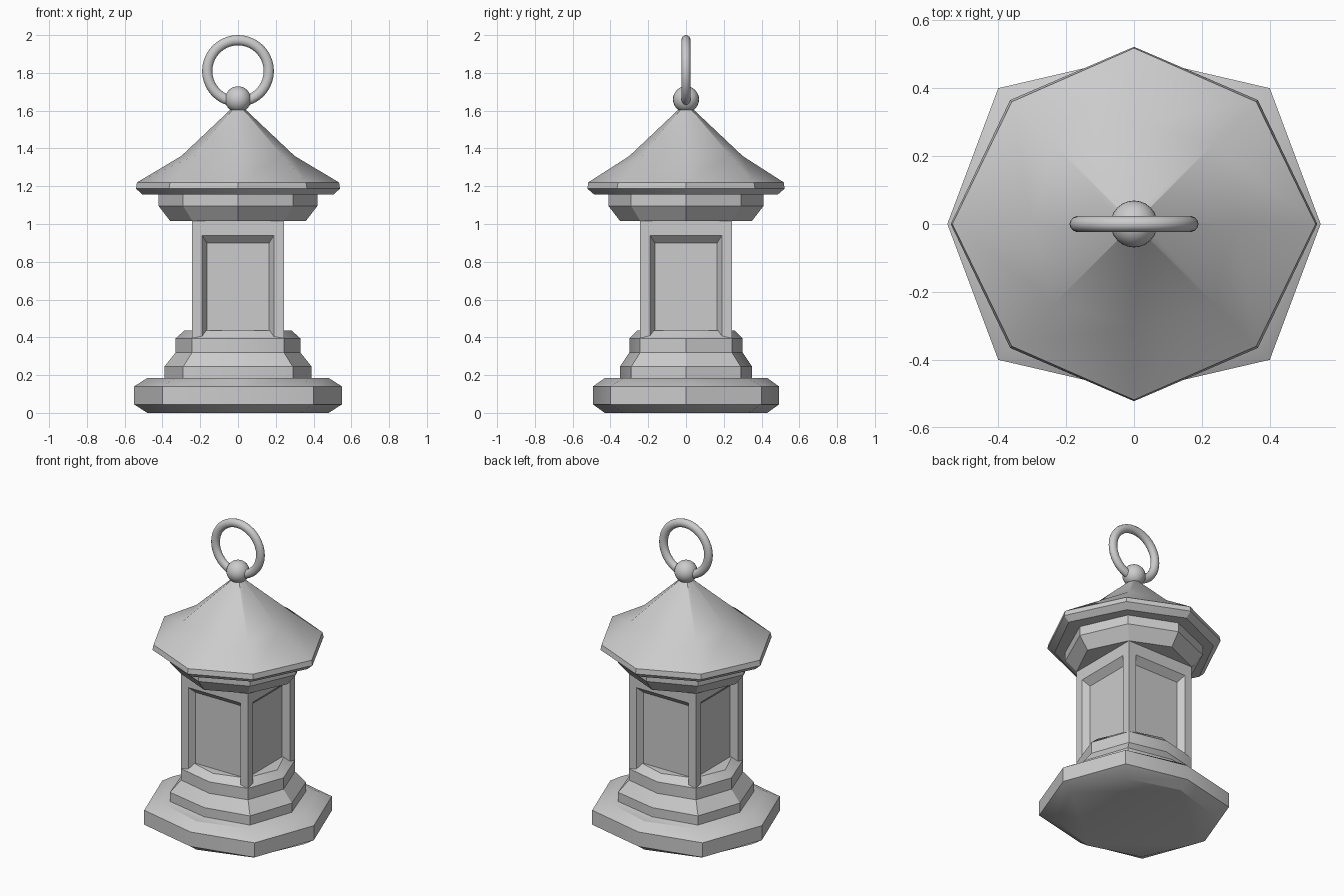
import bpy, bmesh, math
from mathutils import Matrix, Vector

if "Cube" in bpy.data.objects:
    bpy.data.objects.remove(bpy.data.objects["Cube"])


def finish(name, bm):
    bmesh.ops.remove_doubles(bm, verts=bm.verts, dist=0.0001)
    bmesh.ops.recalc_face_normals(bm, faces=bm.faces)
    me = bpy.data.meshes.new(name)
    bm.to_mesh(me)
    bm.free()
    ob = bpy.data.objects.new(name, me)
    bpy.context.collection.objects.link(ob)
    return ob


def stack(name, levels):
    """Loft of eight-sided rings; level = (z, corner, middle x, middle y)."""
    bm = bmesh.new()
    rings = []
    for z, c, mx, my in levels:
        pts = [(mx, 0), (c, c), (0, my), (-c, c), (-mx, 0), (-c, -c), (0, -my), (c, -c)]
        rings.append([bm.verts.new((x, y, z)) for x, y in pts])
    for a, b in zip(rings, rings[1:]):
        for i in range(8):
            j = (i + 1) % 8
            bm.faces.new((a[i], a[j], b[j], b[i]))
    bm.faces.new(rings[0][::-1])
    bm.faces.new(rings[-1])
    return finish(name, bm)


# Foot slab and the two steps above it
stack("foot", [(0, .33, .48, .43), (.045, .40, .55, .493),
               (.14, .40, .55, .493), (.185, .33, .48, .43)])
stack("steps", [(.18, .29, .39, .35), (.245, .29, .39, .35), (.32, .243, .33, .30),
                (.395, .243, .33, .30), (.435, .20, .285, .26)])

# Square body with a bevelled recessed panel on each side
H = .243
bm = bmesh.new()
for k in range(4):
    rot = Matrix.Rotation(k * math.pi / 2, 3, 'Z')
    rings = []
    for w, lo, hi, y in [(H, .2, 1.1, H), (.19, .39, .94, H), (.165, .435, .90, .203)]:
        pts = [(-w, -y, lo), (w, -y, lo), (w, -y, hi), (-w, -y, hi)]
        rings.append([bm.verts.new(rot @ Vector(p)) for p in pts])
    for a, b in zip(rings, rings[1:]):
        for i in range(4):
            j = (i + 1) % 4
            bm.faces.new((a[i], a[j], b[j], b[i]))
    bm.faces.new(rings[-1])
for z in (.2, 1.1):
    bm.faces.new([bm.verts.new((x * H, y * H, z)) for x, y in ((-1, -1), (1, -1), (1, 1), (-1, 1))])
finish("body", bm)

# Cornice and roof
stack("cornice", [(1.017, .243, .36, .35), (1.095, .29, .42, .41), (1.165, .29, .42, .41)])
stack("roof", [(1.155, .335, .505, .485), (1.187, .365, .54, .522), (1.22, .36, .535, .518),
               (1.36, .235, .30, .30), (1.615, .02, .03, .03)])

# Ball and hanging ring
bpy.ops.mesh.primitive_uv_sphere_add(segments=24, ring_count=16, radius=.069, location=(0, 0, 1.66))
bpy.context.object.name = "ball"
bpy.ops.mesh.primitive_torus_add(major_segments=40, minor_segments=14, major_radius=.163,
                                 minor_radius=.027, location=(0, 0, 1.81),
                                 rotation=(math.pi / 2, 0, 0))
bpy.context.object.name = "hanging_ring"
bpy.context.object.scale.z = .9

# Smooth shading with sharp edges kept
for ob in bpy.context.collection.objects:
    ob.select_set(True)
    bpy.context.view_layer.objects.active = ob
bpy.ops.object.shade_smooth_by_angle(angle=math.radians(30))
